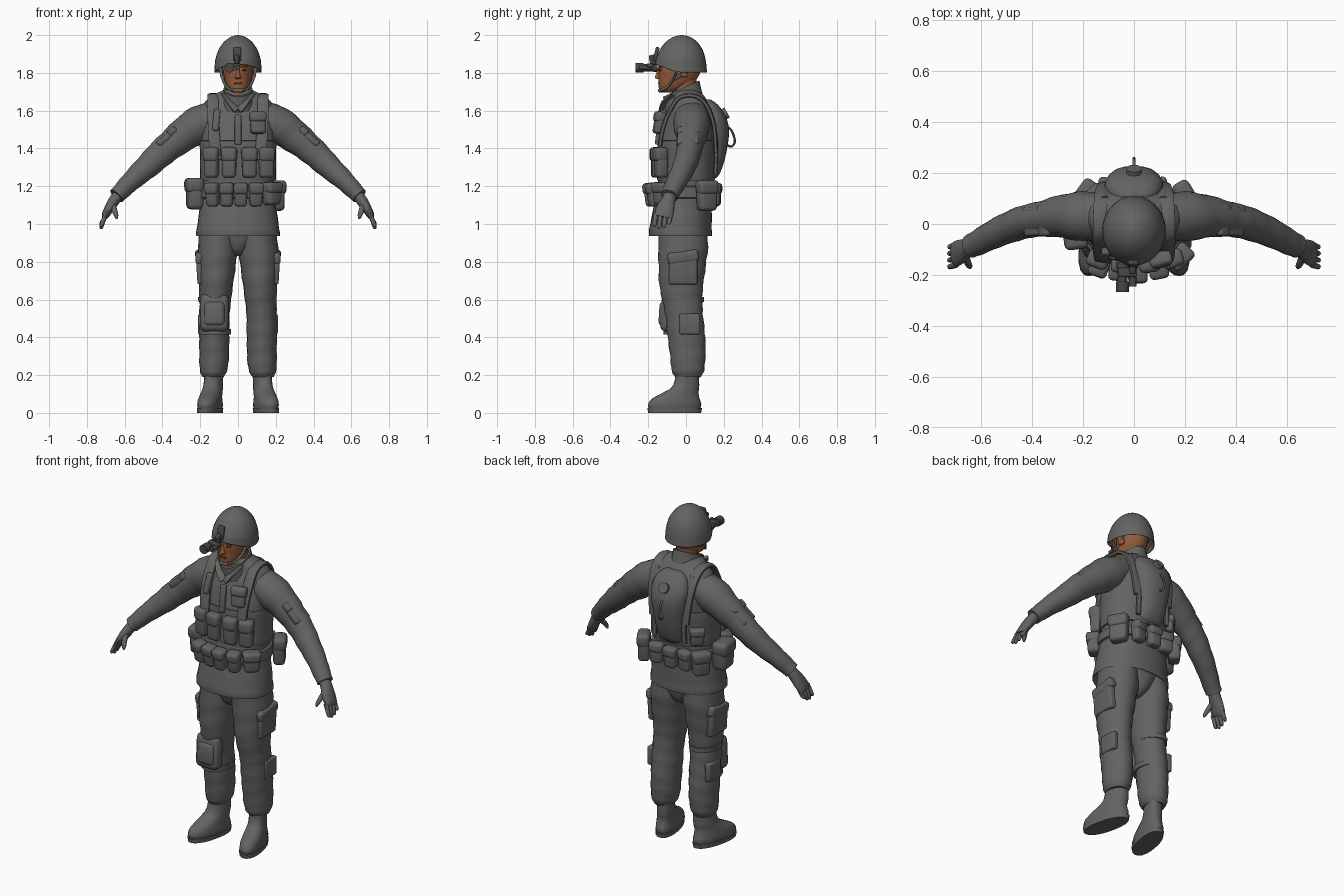
import bpy, bmesh, math
from mathutils import Vector, Matrix, Euler


def material(name, rgb):
    m = bpy.data.materials.new(name)
    m.diffuse_color = (*rgb, 1)
    return m


GREY = material("cloth grey", (0.125, 0.128, 0.12))
DARK = material("device dark grey", (0.06, 0.062, 0.06))
SKIN = material("skin brown", (0.3, 0.105, 0.045))
LIP = material("lip and brow brown", (0.11, 0.035, 0.02))


def finish(name, bm, mat, angle=45):
    bmesh.ops.recalc_face_normals(bm, faces=bm.faces)
    me = bpy.data.meshes.new(name)
    bm.to_mesh(me)
    bm.free()
    me.materials.append(mat)
    for f in me.polygons:
        f.use_smooth = True
    me.set_sharp_from_angle(angle=math.radians(angle))
    ob = bpy.data.objects.new(name, me)
    bpy.context.collection.objects.link(ob)
    return ob


def spline(rows, steps):
    """Catmull-Rom through rows of numbers."""
    out = []
    for i in range(len(rows) - 1):
        q = [rows[max(0, min(len(rows) - 1, i + k))] for k in (-1, 0, 1, 2)]
        for s in range(steps):
            t = s / steps
            out.append([0.5 * (2 * b + (c - a) * t + (2 * a - 5 * b + 4 * c - d) * t * t
                               + (3 * b - a - 3 * c + d) * t ** 3) for a, b, c, d in zip(*q)])
    return out + [list(rows[-1])]


def loft(name, rows, mat=GREY, level=True, ref=(0, 1, 0), n=20, p=2.0, steps=3,
         fold=0.0, bend=None, angle=45):
    """Skin of rings (x, y, z, a, b): level rings, or rings square to the path."""
    rows = spline(rows, steps)
    bm, rings = bmesh.new(), []
    for i, (x, y, z, a, b) in enumerate(rows):
        t = Vector((0, 0, 1))
        if not level:
            t = (Vector(rows[min(i + 1, len(rows) - 1)][:3]) - Vector(rows[max(i - 1, 0)][:3])).normalized()
        v = Vector(ref)
        v = (v - t * v.dot(t)).normalized()
        u = v.cross(t)
        ring = []
        for k in range(n):
            w = 2 * math.pi * k / n
            c, s = math.cos(w), math.sin(w)
            r = (abs(c) ** p + abs(s) ** p) ** (-1 / p)
            r *= 1 + fold * math.sin(i * 1.9 + 1.4 * math.sin(w + 0.6))
            co = Vector((x, y, z)) + u * (a * c * r) + v * (b * s * r)
            ring.append(bm.verts.new(bend(co) if bend else co))
        rings.append(ring)
    for A, B in zip(rings, rings[1:]):
        for k in range(n):
            bm.faces.new((A[k], A[(k + 1) % n], B[(k + 1) % n], B[k]))
    bm.faces.new(rings[0][::-1])
    bm.faces.new(rings[-1])
    return finish(name, bm, mat, angle)


def box(name, loc, size, rot=(0, 0, 0), mat=GREY, bevel=0.3, taper=1.0):
    bm = bmesh.new()
    bmesh.ops.create_cube(bm, size=1)
    for v in bm.verts:
        k = taper if v.co.z < 0 else 1
        v.co = Vector((v.co.x * size[0] * k, v.co.y * size[1], v.co.z * size[2]))
    if bevel:
        bmesh.ops.bevel(bm, geom=bm.edges[:], offset=min(size) * bevel, segments=3,
                        profile=0.5, affect='EDGES')
    bm.transform(Matrix.Translation(loc) @ Euler(rot).to_matrix().to_4x4())
    return finish(name, bm, mat)


def pouch(name, x, y, z, w, d, h, turn=0.0, tilt=0.0):
    """Rounded bag with a lid; its front faces -y before turning."""
    box(name, (x, y, z), (w, d, h), (tilt, 0, turn), taper=0.9)
    up = Vector((0, -0.004, h * 0.27))
    up.rotate(Euler((tilt, 0, turn)))
    box(name + "_flap", Vector((x, y, z)) + up, (w * 1.1, d * 1.12, h * 0.48), (tilt, 0, turn), taper=0.92)


def ribbon(name, pts, width, thick, ref=(1, 0, 0), mat=GREY):
    loft(name, [(*q, thick / 2, width / 2) for q in pts], mat, False, ref, n=12, p=5)


# Jacket, collar and vest
loft("jacket", [(0, -.03, .97, .2, .14), (0, -.03, .937, .222, .166), (0, -.027, 1, .215, .163),
                (0, -.016, 1.1, .2, .153), (0, -.008, 1.2, .19, .145), (0, 0, 1.3, .19, .143),
                (0, .005, 1.42, .198, .148), (0, .018, 1.52, .2, .138), (0, .025, 1.6, .193, .118),
                (0, .022, 1.65, .172, .093), (0, .01, 1.685, .125, .08), (0, 0, 1.71, .075, .06)],
     n=28, p=2.25, fold=.006)


def slope(co):
    return Vector((co.x, co.y, co.z + 0.45 * co.y))


loft("collar", [(0, -.01, 1.64, .095, .1), (0, -.02, 1.69, .082, .098), (0, -.025, 1.728, .076, .096),
                (0, -.025, 1.728, .066, .084), (0, -.02, 1.69, .06, .07)], steps=1, bend=slope)
loft("vest_band", [(0, 0, 1.23, .195, .146), (0, 0, 1.24, .201, .153), (0, .003, 1.33, .2, .154),
                   (0, .006, 1.43, .203, .156), (0, .006, 1.44, .198, .148)], n=28, p=2.25)
loft("belt", [(0, -.012, 1.135, .196, .15), (0, -.012, 1.14, .208, .162),
              (0, -.01, 1.195, .203, .158), (0, -.01, 1.2, .19, .146)], n=28, p=2.25, steps=1)
box("jacket_placket", (0, -.146, 1.5), (.035, .02, .16), (-.12, 0, 0))
for s in (-1, 1):
    ribbon("shoulder_strap", [(s * x, y, z) for x, y, z in (
        (.12, -.145, 1.34), (.125, -.135, 1.44), (.13, -.115, 1.53), (.132, -.085, 1.6), (.132, -.035, 1.67),
        (.13, .05, 1.677), (.125, .11, 1.625), (.115, .148, 1.52), (.1, .158, 1.38))], .06, .022)
    ribbon("collar_lapel", [(s * .075, -.07, 1.685), (s * .045, -.115, 1.645), (s * .005, -.133, 1.6)],
           .04, .016, (s, 0, .6))
    ribbon("pack_harness", [(s * .115, .1, 1.65), (s * .12, .14, 1.56), (s * .1, .16, 1.42),
                            (s * .1, .155, 1.26)], .025, .02)

# Magazine pouches, waist pouches and chest pouch
for x, a in ((-.14, -.35), (-.047, -.08), (.06, .1), (.15, .35)):
    pouch("magazine_pouch", x, -.163 + abs(x) * .2, 1.325, .08, .062, .16, a)
for x, a in ((-.135, -.35), (-.06, -.1), (.015, 0), (.095, .2)):
    pouch("waist_pouch", x, -.19 + abs(x) * .2, 1.155, .072, .065, .125, a, .12)
pouch("utility_pouch", .178, -.125, 1.16, .095, .07, .12, .75)
pouch("canteen_pouch", -.228, -.03, 1.16, .13, .085, .165, -1.45)
pouch("canteen_pouch", .2, .11, 1.15, .11, .065, .16, 2.1)
pouch("canteen_pouch", -.185, .12, 1.15, .1, .065, .14, -2.2)
for x in (-.1, -.01, .09):
    pouch("back_pouch", x, .158 - abs(x) * .12, 1.155, .08, .055, .12, math.pi + x * 2)
pouch("side_pouch", -.155, .115, 1.3, .08, .05, .1, -2.4)
pouch("chest_pouch", .105, -.14, 1.535, .085, .05, .115, .25, -.18)
box("chest_radio", (-.115, -.118, 1.55), (.035, .035, .12), (-.25, .1, 0))

# Water pack with filler cap and drinking tube
loft("water_pack", [(0, .125, 1.235, .05, .02), (0, .135, 1.26, .075, .04), (0, .14, 1.33, .088, .062),
                    (0, .145, 1.42, .1, .076), (0, .145, 1.5, .112, .083), (0, .14, 1.57, .115, .07),
                    (0, .125, 1.63, .09, .045), (0, .11, 1.66, .05, .02)], p=2.4)
loft("filler_cap", [(0, .19, 1.575, .03, .03), (0, .218, 1.59, .03, .03)], GREY, False, (0, 0, 1), steps=1)
loft("drinking_tube", [(0, y, z, .006, .006) for y, z in ((.21, 1.52), (.238, 1.5), (.255, 1.46), (.257, 1.43),
                                                        (.24, 1.41), (.215, 1.42))], GREY, False, (1, 0, 0), n=8)

# Arms with gloves
for s in (-1, 1):
    def side(rows):
        return [(s * r[0], *r[1:]) for r in rows]
    loft("sleeve", side([(.11, .03, 1.57, .085, .09), (.2, .03, 1.53, .099, .098), (.28, .03, 1.478, .09, .085),
                         (.36, .02, 1.415, .078, .07), (.42, .01, 1.363, .072, .066),
                         (.48, -.01, 1.305, .065, .062), (.55, -.04, 1.242, .055, .056),
                         (.61, -.072, 1.182, .047, .05), (.643, -.088, 1.148, .043, .046)]),
         level=False, fold=.022)
    box("sleeve_pocket", (s * .382, .012, 1.458), (.12, .115, .035), (0, s * .7, s * -.08))
    box("sleeve_pocket_flap", (s * .352, .014, 1.492), (.05, .122, .036), (0, s * .7, s * -.08))
    loft("glove_palm", side([(.625, -.08, 1.165, .03, .034), (.655, -.093, 1.125, .03, .037),
                             (.68, -.108, 1.085, .026, .048), (.7, -.118, 1.05, .021, .05),
                             (.706, -.122, 1.035, .015, .046)]), level=False, n=14)
    for i, drop in enumerate((.985, .974, .98, .997)):
        y = -.16 + i * .026
        loft("glove_finger", side([(.697, y, 1.055, .012, .013), (.712, y - .004, 1.02, .012, .012),
                                   (.724, y - .008, drop + .008, .01, .01), (.726, y - .008, drop, .004, .004)]),
             level=False, n=8, steps=2)
    loft("glove_thumb", side([(.662, -.115, 1.105, .016, .02), (.655, -.145, 1.075, .015, .015),
                              (.645, -.165, 1.045, .012, .012), (.642, -.17, 1.028, .005, .005)]),
         level=False, n=8, steps=2)

    # Trousers and boots
    loft("trouser_leg", side([(.1, -.015, .98, .1, .125), (.107, -.015, .88, .106, .132),
                              (.113, -.02, .78, .101, .125), (.117, -.025, .68, .091, .117),
                              (.12, -.02, .6, .084, .106), (.125, -.01, .52, .08, .1),
                              (.126, -.002, .44, .081, .1), (.126, .006, .36, .079, .098),
                              (.127, .01, .28, .078, .092), (.13, .01, .22, .071, .085),
                              (.132, .01, .19, .056, .068)]), fold=.02)
    box("thigh_pocket", (s * .197, -.015, .765), (.045, .15, .17), (0, s * .06, 0))
    box("thigh_pocket_flap", (s * .2, -.015, .825), (.052, .165, .06), (.15, s * .06, 0))
    box("calf_pocket", (s * .193, .02, .47), (.035, .11, .11))

    def splay(co):
        return Vector((co.x - s * 0.2 * (co.y + 0.02), co.y, co.z))
    loft("boot", side([(.14, -.06, .022, .058, .136), (.14, -.06, .045, .06, .141), (.14, -.054, .075, .057, .126),
                       (.138, -.03, .105, .053, .096), (.136, -.003, .135, .05, .073),
                       (.134, .006, .18, .048, .064), (.133, .01, .24, .048, .062)]), p=2.3, bend=splay)
    loft("boot_sole", side([(.14, -.06, 0, .06, .14), (.14, -.06, .026, .062, .145)]), steps=1, p=2.3, bend=splay)

# Trouser seat and single knee pad
loft("trouser_seat", [(0, -.015, .83, .03, .06), (0, -.01, .87, .07, .11), (0, -.01, .97, .17, .13)])
box("knee_pad", (-.125, -.095, .53), (.15, .075, .2), (-.06, 0, 0), bevel=.42)
box("knee_pad_cap", (-.125, -.118, .525), (.11, .05, .13), (-.06, 0, 0), bevel=.45)
for z in (.43, .6):
    loft("knee_strap", [(-.124, -.012, z - .014, .086, .106), (-.124, -.012, z + .014, .087, .107)], steps=1)

# Head
loft("neck", [(0, -.01, 1.62, .06, .06), (0, -.012, 1.7, .056, .062), (0, -.01, 1.8, .06, .07)], SKIN)
loft("head", [(0, -.098, 1.695, .02, .025), (0, -.088, 1.705, .042, .052), (0, -.065, 1.73, .06, .08),
              (0, -.045, 1.765, .072, .1), (0, -.035, 1.81, .08, .113), (0, -.03, 1.86, .082, .113),
              (0, -.03, 1.9, .075, .1)], SKIN, p=2.1)
loft("nose", [(0, -.138, 1.768, .012, .012), (0, -.148, 1.775, .017, .018), (0, -.145, 1.795, .01, .014),
              (0, -.143, 1.825, .007, .008)], SKIN, n=10)
box("lips", (0, -.141, 1.747), (.042, .012, .012), mat=LIP)
for s in (-1, 1):
    box("eye", (s * .032, -.137, 1.815), (.026, .01, .009), (0, 0, s * .3), LIP)
    box("eyebrow", (s * .033, -.136, 1.832), (.036, .012, .007), (0, 0, s * .3), LIP)
    box("ear", (s * .084, -.01, 1.805), (.02, .035, .055), (.15, 0, s * .25), SKIN, .4)
    ribbon("chin_strap", [(s * .095, -.04, 1.835), (s * .085, -.06, 1.78), (s * .066, -.088, 1.735),
                          (s * .04, -.122, 1.712), (0, -.14, 1.706)], .012, .014, (0, 1, .4))
    ribbon("rear_strap", [(s * .095, .03, 1.84), (s * .088, -.01, 1.8), (s * .08, -.06, 1.765)],
           .012, .012, (0, 1, .4))
box("chin_cup", (0, -.136, 1.707), (.055, .022, .02))


# Helmet with a rim that rises over the face
def brow(co):
    lift = max(0, -co.y - .05) * .38 * max(0, min(1, (1.9 - co.z) / .09))
    return Vector((co.x, co.y, co.z + lift))


loft("helmet", [(0, -.026, 1.85, .1, .115), (0, -.026, 1.808, .118, .13), (0, -.026, 1.805, .125, .137),
                (0, -.026, 1.825, .124, .135), (0, -.026, 1.87, .12, .13), (0, -.025, 1.92, .104, .114),
                (0, -.024, 1.96, .078, .087), (0, -.023, 1.985, .048, .055), (0, -.022, 1.996, .024, .028),
                (0, -.022, 2, .004, .004)], n=28, bend=brow, angle=60)

# Night-vision monocular and its mount
box("mount_plate", (-.004, -.158, 1.9), (.04, .02, .075), (-.25, 0, 0), DARK)
box("mount_arm", (-.006, -.176, 1.868), (.026, .035, .055), (.2, 0, 0), DARK)
box("mount_bracket", (-.025, -.19, 1.84), (.075, .035, .022), mat=DARK)
for name, x, r, y0, y1 in (("monocular_body", -.045, .02, -.155, -.235), ("monocular_lens", -.045, .026, -.225, -.267),
                           ("monocular_eyecup", -.045, .025, -.15, -.172), ("battery_tube", -.005, .014, -.18, -.245)):
    loft(name, [(x, y0, 1.828, r, r), (x, y1, 1.828, r, r)], DARK, False, (0, 0, 1), n=14, steps=1)
